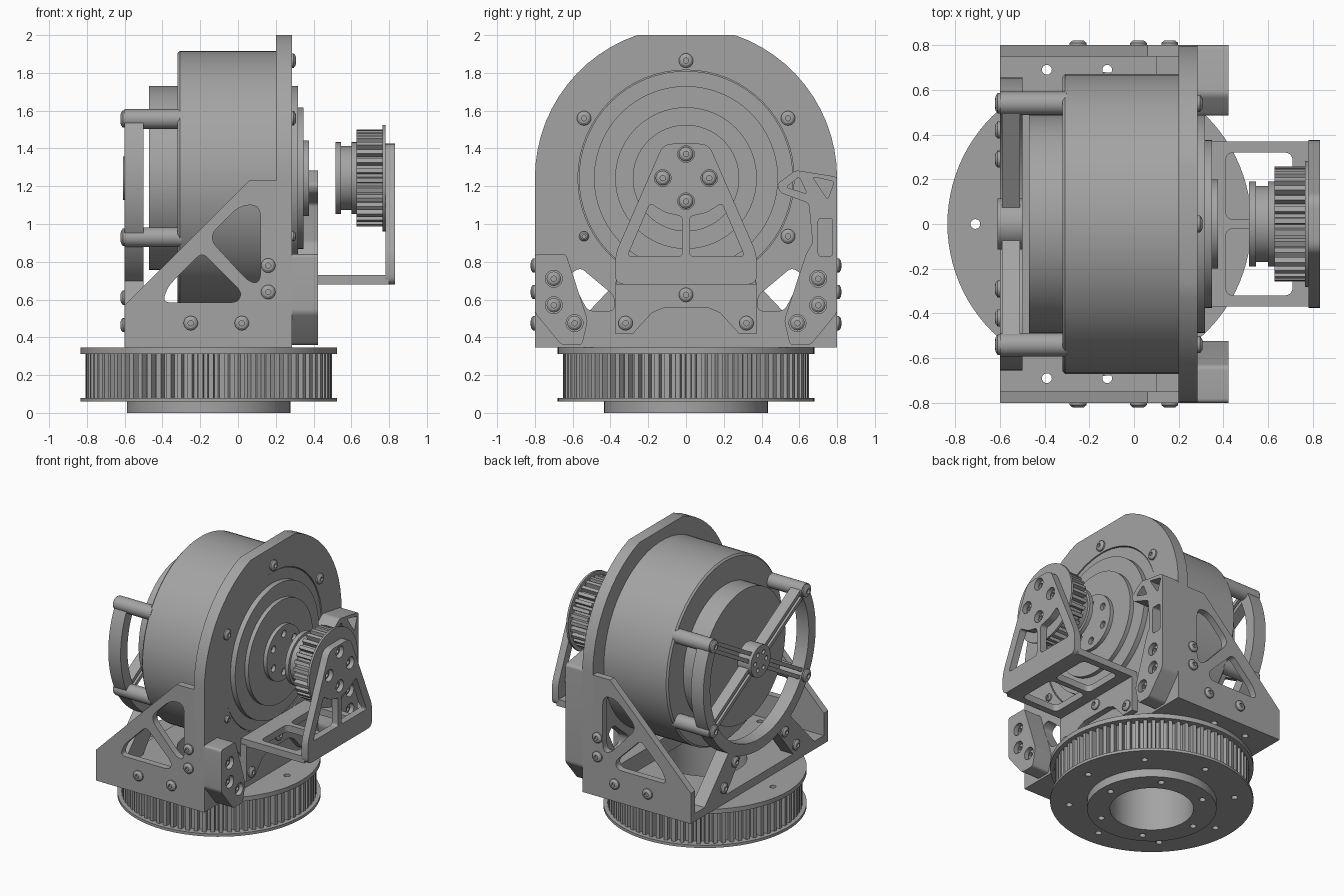
import bpy, bmesh, math
from mathutils import Matrix, Vector

cube = bpy.data.objects.get("Cube")
if cube:
    bpy.data.objects.remove(cube)

metal = bpy.data.materials.new("grey metal")
metal.use_nodes = True
GREY = (0.37, 0.37, 0.37, 1)
metal.diffuse_color = GREY
metal.node_tree.nodes["Principled BSDF"].inputs["Base Color"].default_value = GREY

CZ = 1.243      # height of the motor axis
BASE_X = -0.155  # centre of the base pulley
AXES = {"X": ((0, 0, 1), (1, 0, 0), (0, 1, 0)),
        "Y": ((1, 0, 0), (0, 0, -1), (0, 1, 0)),
        "Z": ((1, 0, 0), (0, 1, 0), (0, 0, 1))}


def add(name, mesh, matrix):
    mesh.transform(matrix)
    mesh.materials.clear()
    mesh.materials.append(metal)
    ob = bpy.data.objects.new(name, mesh)
    bpy.context.collection.objects.link(ob)
    bpy.ops.object.select_all(action="DESELECT")
    ob.select_set(True)
    bpy.context.view_layer.objects.active = ob
    bpy.ops.object.shade_smooth_by_angle(angle=math.radians(30))
    return ob


def plate(name, axis, a, b, outline, holes=()):
    """Flat outline with holes, extruded along an axis from a to b."""
    cu = bpy.data.curves.new(name, "CURVE")
    cu.dimensions, cu.fill_mode, cu.extrude = "2D", "BOTH", abs(b - a) / 2
    for pts in [outline, *holes]:
        sp = cu.splines.new("POLY")
        sp.points.add(len(pts) - 1)
        for p, (u, v) in zip(sp.points, pts):
            p.co = (u, v, 0, 1)
        sp.use_cyclic_u = True
    tmp = bpy.data.objects.new(name + " outline", cu)
    bpy.context.collection.objects.link(tmp)
    bpy.context.view_layer.update()
    deps = bpy.context.evaluated_depsgraph_get()
    mesh = bpy.data.meshes.new_from_object(tmp.evaluated_get(deps))
    bpy.data.objects.remove(tmp)
    bm = bmesh.new()
    bm.from_mesh(mesh)
    bmesh.ops.remove_doubles(bm, verts=bm.verts, dist=1e-5)
    bmesh.ops.recalc_face_normals(bm, faces=bm.faces)
    bm.to_mesh(mesh)
    bm.free()
    mid = (a + b) / 2
    shift = {"X": (mid, 0, 0), "Y": (0, mid, 0), "Z": (0, 0, mid)}[axis]
    return add(name, mesh, Matrix.Translation(shift) @ Matrix(AXES[axis]).to_4x4())


def lathe(name, profile, origin, direction, seg=64):
    """Revolve (radius, height) points around a direction."""
    bm = bmesh.new()
    vs = [bm.verts.new((r, 0, h)) for r, h in profile]
    es = [bm.edges.new(p) for p in zip(vs, vs[1:])]
    bmesh.ops.spin(bm, geom=vs + es, cent=(0, 0, 0), axis=(0, 0, 1),
                   angle=math.tau, steps=seg)
    bmesh.ops.remove_doubles(bm, verts=bm.verts, dist=1e-5)
    bmesh.ops.recalc_face_normals(bm, faces=bm.faces)
    mesh = bpy.data.meshes.new(name)
    bm.to_mesh(mesh)
    bm.free()
    turn = Vector(direction).to_track_quat("Z", "Y").to_matrix().to_4x4()
    return add(name, mesh, Matrix.Translation(origin) @ turn)


def arc(u, v, r, start=0, end=360, n=64):
    full = end - start == 360
    angles = [math.radians(start + (end - start) * i / (n if full else n - 1)) for i in range(n)]
    return [(u + r * math.cos(t), v + r * math.sin(t)) for t in angles]


def bolt_circle(u, v, ring, r, count, phase=0):
    return [arc(*c, r, n=16) for c in arc(u, v, ring, phase, phase + 360, count)]


def rounded(pts, r=0.03, n=5):
    """Soften every corner of a polygon."""
    out = []
    for i, p in enumerate(pts):
        p = Vector(p)
        a, b = Vector(pts[i - 1]) - p, Vector(pts[(i + 1) % len(pts)]) - p
        p0 = p + a.normalized() * min(r, a.length * 0.45)
        p1 = p + b.normalized() * min(r, b.length * 0.45)
        for k in range(n + 1):
            t = k / n
            out.append(tuple(p0 * (1 - t) ** 2 + p * (2 * t * (1 - t)) + p1 * t * t))
    return out


def mirrored(pts, s):
    return [(s * u, v) for u, v in pts]


def rect(u0, u1, v0, v1):
    return [(u0, v0), (u1, v0), (u1, v1), (u0, v1)]


def gear(u, v, r_out, r_in, teeth):
    pts, step = [], math.tau / teeth
    for i in range(teeth):
        for f, r in ((0, r_out), (0.45, r_out), (0.55, r_in), (0.9, r_in)):
            t = (i + f) * step
            pts.append((u + r * math.cos(t), v + r * math.sin(t)))
    return pts


def screw(name, pos, direction, r=0.038):
    k = r / 0.038
    prof = [(0, 0.008), (0.014, 0.008), (0.014, 0.022), (0.026, 0.02),
            (0.038, 0.01), (0.038, -0.01), (0, -0.01)]
    lathe(name, [(a * k, h) for a, h in prof], pos, direction, 20)


# Base pulley: hub, flanges and toothed drum with an open bore
bore = arc(BASE_X, 0, 0.28)
flange_holes = bolt_circle(BASE_X, 0, 0.555, 0.022, 8, 22.5 * 8)
plate("base_hub", "Z", 0, 0.06, arc(BASE_X, 0, 0.433), [bore] + bolt_circle(BASE_X, 0, 0.36, 0.022, 6))
plate("base_lower_flange", "Z", 0.06, 0.08, arc(BASE_X, 0, 0.68, n=96), [bore] + flange_holes)
plate("base_teeth", "Z", 0.08, 0.312, gear(BASE_X, 0, 0.652, 0.615, 72), [bore] + flange_holes)
plate("base_upper_flange", "Z", 0.312, 0.345, arc(BASE_X, 0, 0.68, n=96), [bore] + flange_holes)

# Floor of the cradle
floor_holes = [arc(x, s * 0.69, 0.022, n=16) for x in (-0.39, -0.12) for s in (-1, 1)]
plate("cradle_floor", "Z", 0.345, 0.405, rect(-0.6, 0.2, -0.75, 0.75), [bore] + floor_holes)
plate("cradle_cross_bar", "X", 0.1, 0.2, rect(-0.75, 0.75, 0.405, 0.53))

# Triangular side panels with two windows each
panel = [(-0.6, 0.345), (0.2, 0.345), (0.2, 1.23), (0.06, 1.23), (-0.6, 0.57)]
upper_window = rounded([(-0.16, 0.93), (0.01, 1.1), (0.12, 1.1), (0.12, 0.69), (0.06, 0.69)], 0.07)
lower_window = rounded([(-0.4, 0.585), (-0.37, 0.67), (-0.19, 0.85), (0.02, 0.64), (0.0, 0.585)], 0.04)
for s, side in ((-1, "front"), (1, "back")):
    plate(side + "_side_panel", "Y", s * 0.75, s * 0.8, panel, [upper_window, lower_window])
    for x, z in ((-0.25, 0.475), (0.02, 0.475), (0.16, 0.64), (0.16, 0.78)):
        screw(side + "_panel_screw", (x, s * 0.8, z), (0, s, 0))

# Motor body with rear cap
lathe("motor_body", [(0, -0.47), (0.487, -0.47), (0.487, -0.32), (0.66, -0.32), (0.672, -0.308),
                     (0.672, 0.2), (0.5, 0.2), (0.5, 0.28), (0, 0.28)], (0, 0, CZ), (1, 0, 0), 96)

# Mounting plate: round top cut flat, straight sides, two lower windows
top = math.degrees(math.asin((2 - CZ) / 0.8))
face = [(0.8, 0.345)] + arc(0, CZ, 0.8, 0, top, 14) + arc(0, CZ, 0.8, 180 - top, 180, 14) + [(-0.8, 0.345)]
gap = [(0.62, 0.73), (0.56, 0.77), (0.38, 0.62), (0.38, 0.54), (0.52, 0.54)]
plate("mounting_plate", "X", 0.2, 0.285, face,
      [rounded(mirrored(gap, s)) for s in (-1, 1)] + [arc(0, CZ, 0.572)])
plate("motor_front_ring", "X", 0.2, 0.28, arc(0, CZ, 0.567), [arc(0, CZ, 0.45)])
for y, z, r in ((0, 1.865, 0.038), (-0.54, 1.56, 0.038), (0.54, 1.56, 0.038),
                (0.54, 0.935, 0.038), (-0.54, 0.935, 0.026)):
    screw("mounting_screw", (0.285, y, z), (1, 0, 0), r)

# Stepped output face
lathe("output_steps", [(0, 0.28), (0.487, 0.28), (0.487, 0.318), (0.375, 0.318), (0.375, 0.348),
                       (0, 0.348)], (0, 0, CZ), (1, 0, 0), 96)
plate("output_flange", "X", 0.348, 0.375, arc(0, CZ, 0.2), bolt_circle(0, CZ, 0.14, 0.026, 6, 30))

# Output pulley
lathe("pulley_collar", [(0, 0.515), (0.19, 0.515), (0.19, 0.545), (0.17, 0.545), (0.17, 0.6),
                        (0.19, 0.6), (0.19, 0.628), (0, 0.628)], (0, 0, CZ), (1, 0, 0))
plate("pulley_teeth", "X", 0.628, 0.768, gear(0, CZ, 0.257, 0.225, 30))
lathe("pulley_flange", [(0, 0.765), (0.282, 0.765), (0.282, 0.78), (0, 0.78)], (0, 0, CZ), (1, 0, 0))

# Outer support arm: triangular upright, horizontal frame, mounting tab
upright = rounded([(-0.375, 0.68), (0.375, 0.68), (0.375, 0.84), (0.12, 1.425), (-0.12, 1.425), (-0.375, 0.84)], 0.05)
opening = [(0.02, 0.83), (0.31, 0.83), (0.19, 1.11), (0.11, 1.06), (0.02, 1.04)]
spots = [(0, 1.37), (-0.123, CZ), (0.123, CZ), (0, 1.12)]
plate("support_upright", "X", 0.78, 0.832, upright,
      [rounded(mirrored(opening, s), 0.02) for s in (-1, 1)] + [arc(*p, 0.044, n=20) for p in spots])
for y, z in spots:
    screw("upright_screw", (0.79, y, z), (1, 0, 0))
plate("support_frame", "Z", 0.68, 0.73, rect(0.285, 0.8, -0.37, 0.37),
      [rounded(rect(0.41, 0.71, *v), 0.04) for v in ((-0.32, -0.02), (0.02, 0.32))])
half_tab = [(0.375, 0.69), (0.375, 0.42), (0.28, 0.42), (0.18, 0.53), (0.12, 0.555)]
plate("support_tab", "X", 0.285, 0.33, half_tab + mirrored(half_tab, -1)[::-1])
for y, z in ((-0.32, 0.475), (0.32, 0.475), (0, 0.625)):
    screw("tab_screw", (0.33, y, z), (1, 0, 0))

# Corner blocks with sunk screws; the back one carries a tall guard
low = [(0.55, 0.36), (0.66, 0.36), (0.8, 0.53)]
corner = low + [(0.8, 0.84), (0.635, 0.84), (0.52, 0.49)]
guard = low + [(0.8, 1.25), (0.58, 1.285), (0.48, 1.21), (0.5, 1.165), (0.65, 1.11),
               (0.67, 0.9), (0.635, 0.84), (0.52, 0.49)]
guard_windows = [rounded(w, 0.015) for w in (
    [(0.67, 1.25), (0.785, 1.225), (0.75, 1.13)], [(0.53, 1.195), (0.6, 1.25), (0.64, 1.16)],
    rect(0.7, 0.775, 0.83, 1.03))]
sunk = [(0.7, 0.71), (0.7, 0.57), (0.59, 0.475)]
for s, side, shape, extra in ((-1, "front", corner, []), (1, "back", guard, guard_windows)):
    wells = [arc(s * y, z, 0.045, n=20) for y, z in sunk]
    plate(side + "_corner_block", "X", 0.285, 0.424, rounded(mirrored(shape, s), 0.02), wells + extra)
    for y, z in sunk:
        screw(side + "_block_screw", (0.385, s * y, z), (1, 0, 0))

# Rear spider: partial ring, spokes, hub, legs and standoffs
plate("rear_ring", "X", -0.6, -0.5, arc(0, CZ, 0.655, -210, 30, 64) + arc(0, CZ, 0.575, -210, 30, 64)[::-1])
plate("rear_hub", "X", -0.61, -0.5, arc(0, CZ, 0.115, n=40), bolt_circle(0, CZ, 0.065, 0.016, 6))
for s in (-1, 1):
    plate("rear_leg", "X", -0.6, -0.5,
          mirrored([(0.22, 0.62), (0.36, 0.7), (0.64, 0.405), (0.64, 0.345), (0.44, 0.345)], s))
    for y, z in ((0.29, 0.61), (0.42, 0.465)):
        screw("leg_screw", (-0.6, s * y, z), (-1, 0, 0))
    for h in (-1, 1):
        y, z = s * 0.54, CZ + h * 0.313
        d = Vector((y, z - CZ)).normalized()
        n = Vector((-d.y, d.x))
        for k in (-0.026, 0.026):
            ends = [d * r + n * (k + w) for r, w in ((0.1, -0.014), (0.6, -0.014), (0.6, 0.014), (0.1, 0.014))]
            plate("rear_spoke", "X", -0.59, -0.51, [(p.x, p.y + CZ) for p in ends])
        lathe("rear_standoff", [(0, -0.3), (0.052, -0.3), (0.052, 0), (0, 0)], (-0.6, y, z), (-1, 0, 0), 32)
        screw("standoff_screw", (-0.6, y, z), (-1, 0, 0), 0.046)
